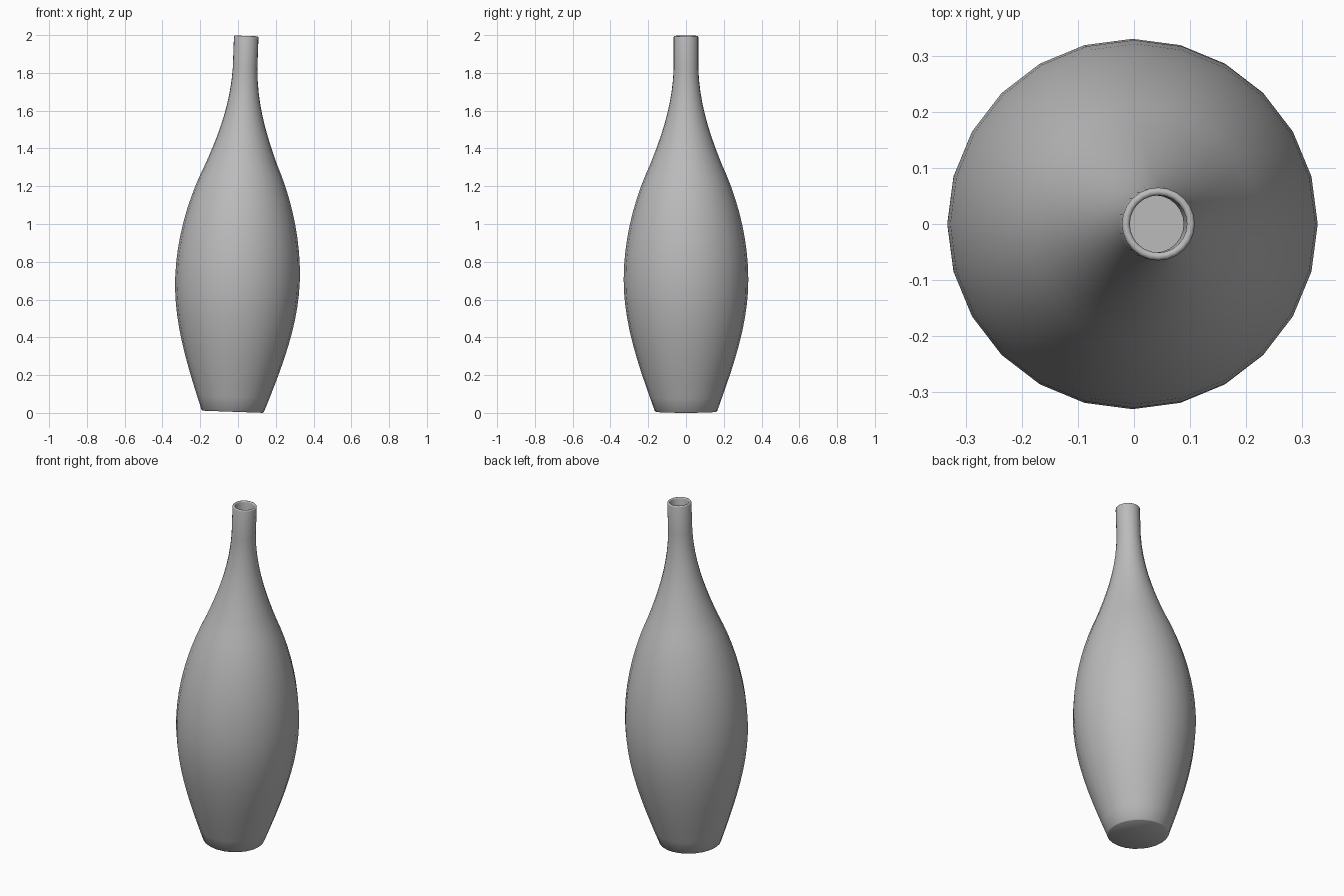
import bpy, bmesh, math
from mathutils import Vector, Matrix
from mathutils.geometry import interpolate_bezier

cube = bpy.data.objects.get("Cube")
if cube:
    bpy.data.objects.remove(cube, do_unlink=True)

SIDES = 24
HEIGHT = 1.991
WALL = 0.014
LEAN = 0.036

glaze = bpy.data.materials.new("grey_glaze")
glaze.use_nodes = True
colour = (0.5, 0.5, 0.5, 1)
glaze.diffuse_color = colour
glaze.node_tree.nodes["Principled BSDF"].inputs["Base Color"].default_value = colour


def arc(points, steps):
    """Bezier through (radius, height) control points."""
    knots = [Vector((r, 0, z)) for r, z in points]
    return [(p.x, p.z) for p in interpolate_bezier(*knots, steps)]


# Outer profile: base, belly, shoulder, neck
lower = arc([(0.165, 0.004), (0.255, 0.25), (0.33, 0.47), (0.33, 0.7)], 11)
upper = arc([(0.33, 0.7), (0.33, 0.93), (0.265, 1.15), (0.19, 1.31)], 10)
neck = arc([(0.19, 1.31), (0.13, 1.46), (0.072, 1.62), (0.065, 1.82)], 10)
outer = lower + upper[1:] + neck[1:]

# Rounded lip
lip_r = WALL / 2
lip = [(0.065 - lip_r + lip_r * math.cos(a), HEIGHT - lip_r + lip_r * math.sin(a))
       for a in (math.pi * i / 6 for i in range(7))]

# Inner wall and floor
inner = [(r - WALL, max(z, 0.02)) for r, z in reversed(outer)]
profile = [(0, 0), (0.16, 0)] + outer + lip + inner + [(0, 0.02)]

bm = bmesh.new()
verts = [bm.verts.new((r, 0, z)) for r, z in profile]
edges = [bm.edges.new(pair) for pair in zip(verts, verts[1:])]
bmesh.ops.spin(bm, geom=verts + edges, cent=(0, 0, 0), axis=(0, 0, 1),
               angle=math.tau, steps=SIDES, use_duplicate=False)
bmesh.ops.remove_doubles(bm, verts=bm.verts, dist=0.0005)
bmesh.ops.recalc_face_normals(bm, faces=bm.faces)

# Slight lean of the whole vase
bm.transform(Matrix.Translation((-0.028, 0, 0.006)) @ Matrix.Rotation(LEAN, 4, "Y"))

mesh = bpy.data.meshes.new("vase")
bm.to_mesh(mesh)
bm.free()
mesh.materials.append(glaze)
vase = bpy.data.objects.new("vase", mesh)
bpy.context.collection.objects.link(vase)

bpy.ops.object.select_all(action="DESELECT")
vase.select_set(True)
bpy.context.view_layer.objects.active = vase
bpy.ops.object.shade_smooth_by_angle(angle=math.radians(40))
